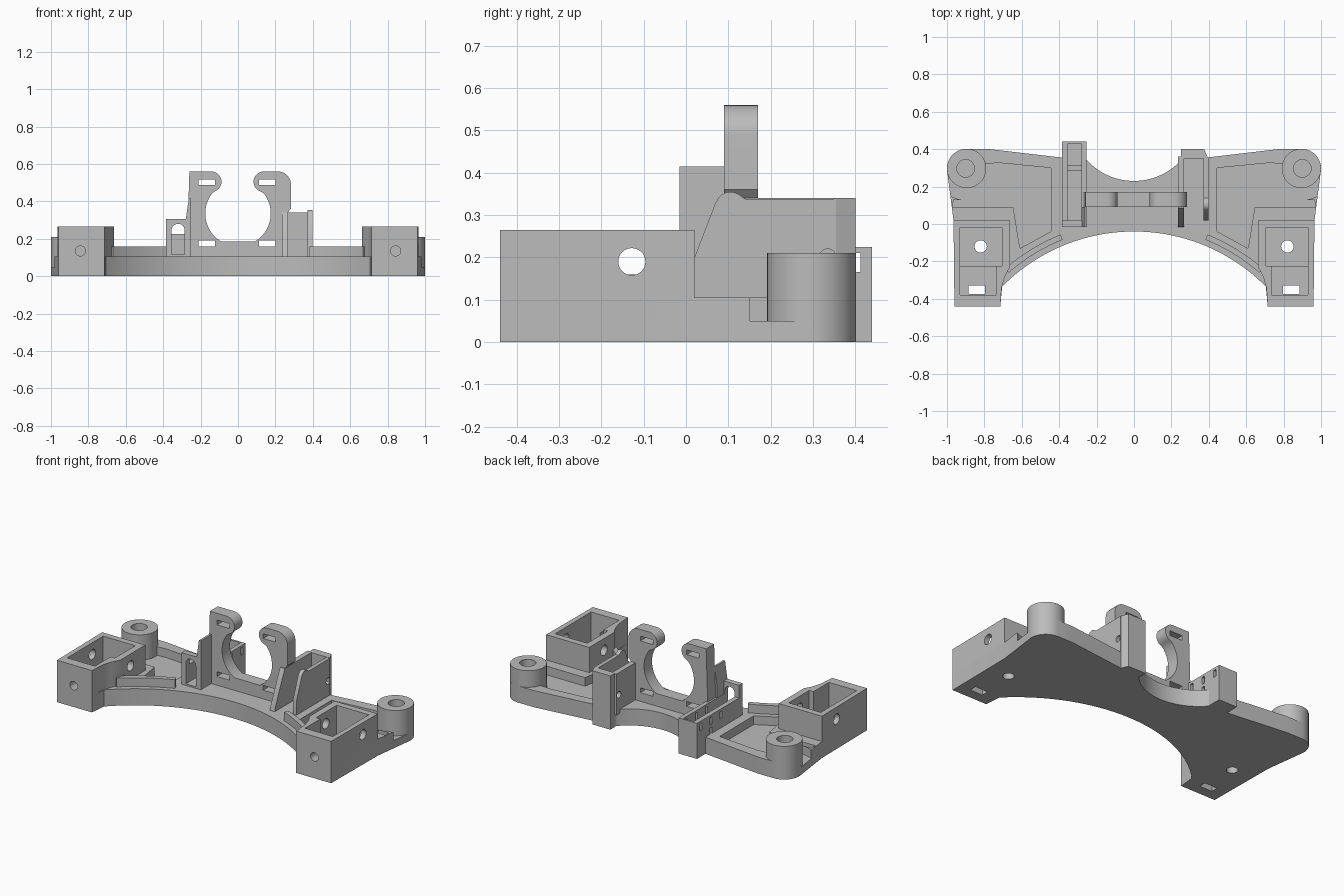
import bpy, bmesh, math

old = bpy.data.objects.get("Cube")
if old:
    bpy.data.objects.remove(old, do_unlink=True)

grey = bpy.data.materials.new("plain_grey")
grey.use_nodes = True
colour = (0.5, 0.5, 0.5, 1)
grey.diffuse_color = colour
grey.node_tree.nodes["Principled BSDF"].inputs["Base Color"].default_value = colour


def prism(name, pts, lo, hi, axis="z"):
    """Extrude a flat outline between lo and hi along an axis."""
    place = {"x": lambda a, b, c: (c, a, b),
             "y": lambda a, b, c: (a, c, b),
             "z": lambda a, b, c: (a, b, c)}[axis]
    bm = bmesh.new()
    rings = [[bm.verts.new(place(a, b, c)) for a, b in pts] for c in (lo, hi)]
    bm.faces.new(rings[0])
    bm.faces.new(rings[1])
    n = len(pts)
    for i in range(n):
        j = (i + 1) % n
        bm.faces.new((rings[0][i], rings[0][j], rings[1][j], rings[1][i]))
    bmesh.ops.recalc_face_normals(bm, faces=bm.faces)
    mesh = bpy.data.meshes.new(name)
    bm.to_mesh(mesh)
    bm.free()
    mesh.materials.append(grey)
    ob = bpy.data.objects.new(name, mesh)
    bpy.context.collection.objects.link(ob)
    return ob


def rect(a, b, c, d):
    return [(a, c), (b, c), (b, d), (a, d)]


def box(name, x0, x1, y0, y1, z0, z1):
    return prism(name, rect(x0, x1, y0, y1), z0, z1)


def arc(cx, cy, r, start, end, n=16):
    angles = [math.radians(start + (end - start) * i / n) for i in range(n + 1)]
    return [(cx + r * math.cos(t), cy + r * math.sin(t)) for t in angles]


def disc(cx, cy, r, n=32):
    return arc(cx, cy, r, 0, 360, n)[:-1]


def flip(pts, s):
    return [(s * x, y) for x, y in pts]


def cut(ob, cutters):
    """Subtract the cutters and keep the plain result."""
    for c in cutters:
        m = ob.modifiers.new("cut", "BOOLEAN")
        m.operation, m.solver, m.object = "DIFFERENCE", "EXACT", c
    bpy.context.view_layer.update()
    graph = bpy.context.evaluated_depsgraph_get()
    mesh = bpy.data.meshes.new_from_object(ob.evaluated_get(graph))
    ob.modifiers.clear()
    ob.data = mesh


helpers = []


def helper(ob):
    ob.hide_render = True
    helpers.append(ob)
    return ob


# Base plate outline: bowed front, arms, rounded corners, scooped back
half = arc(0, -1.03, 0.99, 90, 44.6, 24)
half += [(0.715, -0.44), (0.96, -0.44), (0.965, 0.02)]
half += arc(0.895, 0.297, 0.105, -10, 90)
half += [(0.785, 0.402), (0.385, 0.355), (0.257, 0.355)]
half += arc(0, 0.57, 0.34, -42, -90, 16)
plate = prism("base_plate", half + flip(half[1:-1][::-1], -1), 0, 0.105)

# Mirrored parts on both ends
arm = [(0.663, 0.02), (0.663, -0.23), (0.69, -0.28), (0.708, -0.34),
       (0.715, -0.44), (0.96, -0.44), (0.965, 0.02)]
pocket = [(0.727, 0.327), (0.445, 0.3), (0.445, -0.04), (0.61, -0.13),
          (0.645, 0.088), (0.97, 0.088), (0.965, 0.128)]
pocket += arc(0.895, 0.297, 0.17, -90, 0)
rail = arc(0, -1.03, 1.02, 49, 68) + arc(0, -1.03, 1.05, 68, 49)
side_bores = helper(prism("side_bore", disc(-0.128, 0.19, 0.032), -1.2, 1.2, "x"))
plate_cuts = []
for s, side in ((1, "left"), (-1, "right")):
    def end_box(name, x0, x1, *rest):
        return helper(box(name, *sorted((s * x0, s * x1)), *rest))

    hollow = [
        end_box("cavity", 0.705, 0.93, -0.225, -0.02, 0.04, 0.4),
        end_box("front_cavity", 0.735, 0.93, -0.38, -0.224, 0.08, 0.4),
        end_box("floor_slot", 0.797, 0.885, -0.375, -0.33, -0.1, 0.3),
        helper(prism("floor_hole", disc(s * 0.82, -0.12, 0.033), -0.1, 0.2)),
    ]
    front_hole = helper(prism("front_hole", disc(s * 0.843, 0.135, 0.027), -0.5, -0.35, "y"))
    holder = prism(side + "_arm_box", flip(arm, s), 0, 0.265)
    cut(holder, hollow + [front_hole, side_bores])
    well = helper(prism("plate_pocket", flip(pocket, s), 0.05, 0.3))
    plate_cuts += hollow + [front_hole, well]

    boss = prism(side + "_corner_boss", disc(s * 0.895, 0.297, 0.105, 48), 0.02, 0.21)
    cut(boss, [helper(prism("boss_hole", disc(s * 0.9, 0.297, 0.047), 0.1, 0.3))])
    prism(side + "_front_rail", flip(rail, s), 0.09, 0.16)
cut(plate, plate_cuts)

# Open ring clamp with two ears
clamp = [(-0.275, 0.08), (0.265, 0.08), (0.265, 0.34), (0.283, 0.36)]
clamp += arc(0.213, 0.49, 0.07, 0, 90, 8)
clamp += arc(0.138, 0.505, 0.055, 90, 250, 12)
clamp += arc(0, 0.335, 0.175, 38, -59, 24)
clamp += arc(0, 0.335, 0.175, 239, 142, 24)
clamp += arc(-0.143, 0.505, 0.055, -70, 90, 12)
clamp += [(-0.26, 0.56)]
ring = prism("ring_clamp", clamp, 0.09, 0.17, "y")
cut(ring, [helper(box("strap_slot", x, x + 0.087, 0, 0.3, z, z + 0.03))
           for x in (-0.21, 0.113) for z in (0.16, 0.487)])

# Right channel bracket: low walls, arched front plate, tall fin
arch = [(-0.355, 0.115), (-0.285, 0.115)] + arc(-0.32, 0.245, 0.035, 0, 180, 12)
doorway = helper(prism("doorway", arch, -0.1, 0.1, "y"))
channel = helper(box("channel", -0.355, -0.282, 0.02, 0.428, 0.115, 0.5))
slots = [helper(box("wall_slot", -0.45, -0.2, y, y + 0.02, z, z + 0.045))
         for y, z in ((0.392, 0.165), (0.29, 0.165), (0.19, 0.165), (0.29, 0.1))]
trough = box("right_channel", -0.385, -0.255, -0.015, 0.44, 0, 0.225)
cut(trough, [channel, doorway] + slots)
front = box("arched_plate", -0.385, -0.262, -0.015, 0.02, 0.09, 0.305)
cut(front, [doorway])
fin = [(-0.282, 0.09), (-0.25, 0.09), (-0.25, 0.415), (-0.263, 0.415), (-0.28, 0.3)]
prism("tall_fin", fin, -0.015, 0.09, "y")

# Left channel bracket: two sloped walls and a back wall
bore = helper(prism("wall_bore", disc(0.335, 0.2, 0.02), 0.2, 0.5, "x"))
inner = [(-0.015, 0.08), (-0.015, 0.12), (0.085, 0.34), (0.36, 0.34), (0.36, 0.08)]
outer = [(0.02, 0.08), (0.02, 0.2), (0.068, 0.325)]
outer += arc(0.105, 0.32, 0.035, 150, 55, 8)
outer += [(0.14, 0.338), (0.355, 0.338), (0.355, 0.08)]
for name, outline, x0, x1 in (("inner_wall", inner, 0.235, 0.268),
                              ("outer_wall", outer, 0.372, 0.397)):
    cut(prism(name, outline, x0, x1, "x"), [bore])
prism("back_wall", [(0.25, 0.35), (0.397, 0.35), (0.375, 0.4), (0.25, 0.4)], 0, 0.34)

# Remove the cutters and smooth the round surfaces
for ob in helpers:
    bpy.data.objects.remove(ob, do_unlink=True)
bpy.ops.object.select_all(action="DESELECT")
for ob in bpy.context.collection.objects:
    if ob.type == "MESH":
        ob.select_set(True)
        bpy.context.view_layer.objects.active = ob
bpy.ops.object.shade_smooth_by_angle(angle=math.radians(30))
